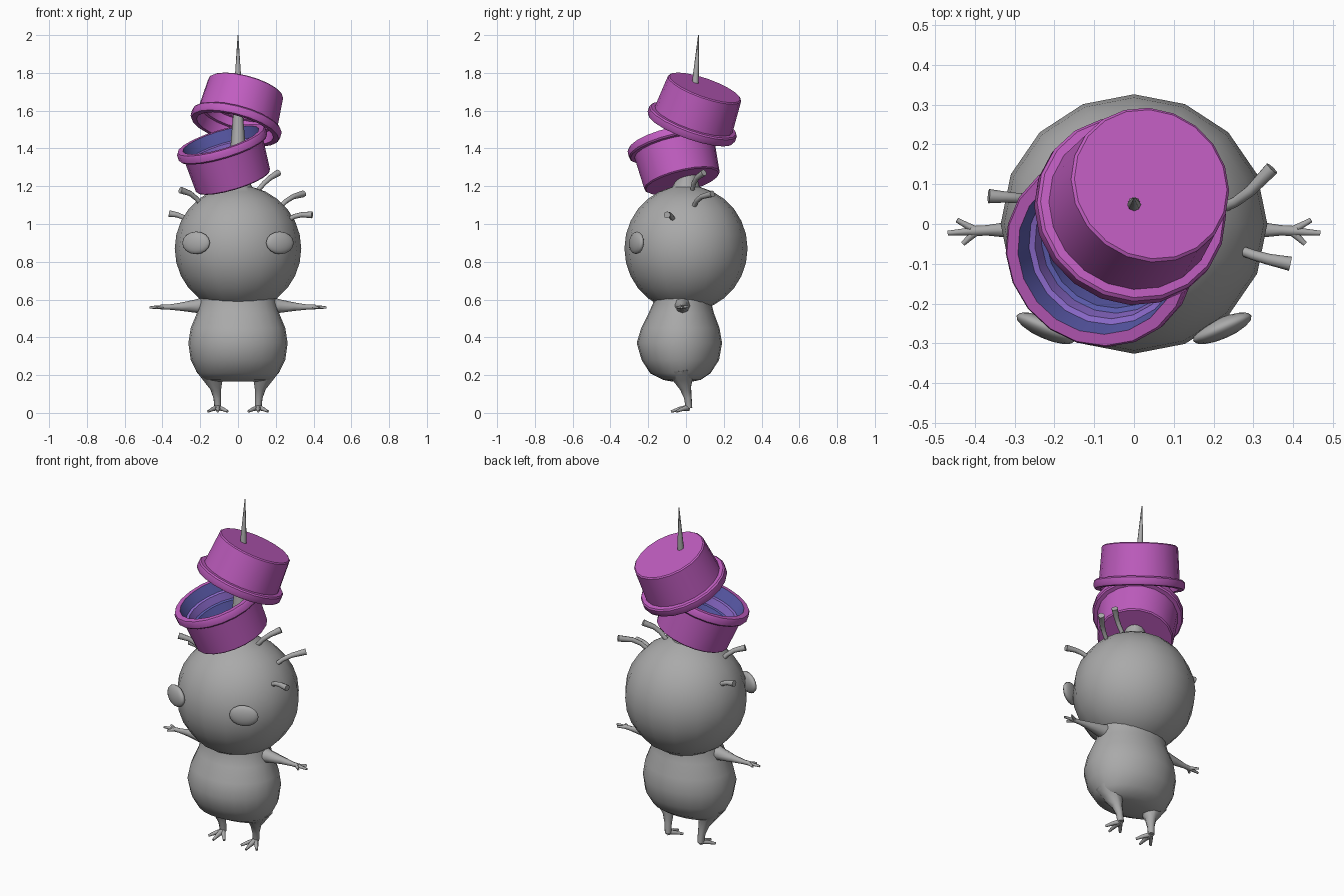
import bpy, bmesh, math
from mathutils import Vector, Matrix

if "Cube" in bpy.data.objects:
    bpy.data.objects.remove(bpy.data.objects["Cube"])


def material(name, rgb):
    m = bpy.data.materials.new(name)
    m.diffuse_color = (*rgb, 1)
    m.use_nodes = True
    m.node_tree.nodes["Principled BSDF"].inputs["Base Color"].default_value = m.diffuse_color
    return m


GREY = material("grey", (0.40, 0.40, 0.40))
PURPLE = material("purple", (0.53, 0.11, 0.53))
BLUE = material("blue", (0.11, 0.11, 0.43))
VIOLET = material("violet", (0.27, 0.15, 0.62))


def smooth(ob, angle=40):
    bpy.ops.object.select_all(action='DESELECT')
    ob.select_set(True)
    bpy.context.view_layer.objects.active = ob
    bpy.ops.object.shade_smooth_by_angle(angle=math.radians(angle))


def loft(name, rings, sides, mats, bands=None, angle=40):
    """Stack elliptical rings (z, centre y, x radius, y radius) and cap both ends."""
    me = bpy.data.meshes.new(name)
    for m in mats:
        me.materials.append(m)
    bm = bmesh.new()
    loops = []
    for z, cy, rx, ry in rings:
        loops.append([bm.verts.new((rx * math.cos(2 * math.pi * i / sides),
                                    cy + ry * math.sin(2 * math.pi * i / sides), z))
                      for i in range(sides)])
    for k in range(len(loops) - 1):
        a, b = loops[k], loops[k + 1]
        for i in range(sides):
            j = (i + 1) % sides
            f = bm.faces.new((a[i], a[j], b[j], b[i]))
            f.material_index = bands[k] if bands else 0
    bm.faces.new(loops[0][::-1])
    f = bm.faces.new(loops[-1])
    f.material_index = bands[-1] if bands else 0
    bm.normal_update()
    bm.to_mesh(me)
    bm.free()
    ob = bpy.data.objects.new(name, me)
    bpy.context.collection.objects.link(ob)
    smooth(ob, angle)
    return ob


def tubes(name, paths, res=2):
    """Tapered round tubes; each path is a list of (x, y, z, radius)."""
    cu = bpy.data.curves.new(name, 'CURVE')
    cu.dimensions = '3D'
    cu.bevel_depth = 1.0
    cu.bevel_resolution = res
    cu.use_fill_caps = True
    for path in paths:
        sp = cu.splines.new('POLY')
        sp.points.add(len(path) - 1)
        for p, (x, y, z, r) in zip(sp.points, path):
            p.co = (x, y, z, 1)
            p.radius = r
    cu.materials.append(GREY)
    ob = bpy.data.objects.new(name, cu)
    bpy.context.collection.objects.link(ob)
    bpy.ops.object.select_all(action='DESELECT')
    ob.select_set(True)
    bpy.context.view_layer.objects.active = ob
    bpy.ops.object.convert(target='MESH')
    smooth(bpy.context.object, 50)


# Head: ball that rises to a small cone under the stem
head = []
for k in range(1, 14):
    t = math.pi * k / 14
    r = math.sin(t)
    head.append((0.87 - 0.335 * math.cos(t), 0, 0.335 * r, 0.326 * r))
head += [(1.23, 0.005, 0.058, 0.058), (1.27, 0.01, 0.05, 0.05)]
loft("head", head, 16, [GREY])

# Body: pear shape, fuller toward the front
loft("body", [(0.165, -0.02, 0.12, 0.05), (0.175, -0.022, 0.18, 0.10),
              (0.21, -0.03, 0.215, 0.16), (0.28, -0.03, 0.25, 0.205),
              (0.37, -0.035, 0.263, 0.226), (0.45, -0.03, 0.25, 0.207),
              (0.53, -0.025, 0.217, 0.172), (0.58, -0.02, 0.203, 0.155),
              (0.64, -0.02, 0.195, 0.15)], 24, [GREY], angle=60)

# Stem through both pots
tubes("stem", [[(0, 0.01, 1.22, 0.055), (0, 0.015, 1.32, 0.046), (0, 0.025, 1.45, 0.037),
                (0, 0.04, 1.62, 0.023), (0, 0.053, 1.8, 0.015), (0, 0.066, 2.0, 0.002)]])

# Limbs, with three fingers and three toes each
for side, s in (("right", 1), ("left", -1)):
    tubes(side + "_arm", [
        [(s * 0.16, -0.02, 0.57, 0.05), (s * 0.22, -0.018, 0.565, 0.036),
         (s * 0.30, -0.014, 0.562, 0.022), (s * 0.37, -0.016, 0.56, 0.013),
         (s * 0.41, -0.018, 0.56, 0.013)],
        [(s * 0.40, -0.018, 0.56, 0.011), (s * 0.468, -0.023, 0.558, 0.006)],
        [(s * 0.40, -0.015, 0.56, 0.010), (s * 0.445, 0.010, 0.562, 0.006)],
        [(s * 0.40, -0.022, 0.56, 0.010), (s * 0.430, -0.050, 0.557, 0.006)]])
    tubes(side + "_leg", [
        [(s * 0.145, -0.022, 0.24, 0.085), (s * 0.132, -0.015, 0.185, 0.058),
         (s * 0.118, -0.002, 0.13, 0.031), (s * 0.110, 0.010, 0.08, 0.021),
         (s * 0.107, 0.016, 0.025, 0.018)],
        [(s * 0.107, 0.016, 0.028, 0.017), (s * 0.107, -0.035, 0.02, 0.012),
         (s * 0.107, -0.08, 0.007, 0.006)],
        [(s * 0.107, 0.012, 0.028, 0.014), (s * 0.08, -0.02, 0.02, 0.011),
         (s * 0.055, -0.05, 0.008, 0.007)],
        [(s * 0.107, 0.012, 0.028, 0.014), (s * 0.134, -0.02, 0.02, 0.011),
         (s * 0.158, -0.05, 0.008, 0.007)]])

    # Eye: flattened lens on the front of the head
    bpy.ops.mesh.primitive_uv_sphere_add(segments=16, ring_count=8, radius=1)
    eye = bpy.context.object
    eye.name = side + "_eye"
    eye.data.materials.append(GREY)
    nrm = Vector((s * 0.40, -0.91, 0.05))
    eye.matrix_world = (Matrix.Translation((s * 0.222, -0.262, 0.9))
                        @ nrm.to_track_quat('Z', 'Y').to_matrix().to_4x4()
                        @ Matrix.Diagonal((0.08, 0.06, 0.026, 1)))
    smooth(eye)

# Curved sprouts on the head: start, bend, tip
SPROUTS = [((0.09, 0.03, 1.16), (0.155, 0.045, 1.235), (0.215, 0.095, 1.272)),
           ((0.20, 0.03, 1.07), (0.275, 0.065, 1.14), (0.347, 0.14, 1.16)),
           ((0.25, -0.06, 1.015), (0.32, -0.085, 1.05), (0.393, -0.1, 1.048)),
           ((-0.17, -0.05, 1.07), (-0.235, -0.08, 1.155), (-0.305, -0.12, 1.18)),
           ((-0.25, 0.06, 1.01), (-0.31, 0.067, 1.047), (-0.365, 0.07, 1.055))]
for i, (a, b, c) in enumerate(SPROUTS):
    m1 = [(p + 3 * q) / 4 for p, q in zip(a, b)]
    m2 = [(3 * q + p) / 4 for p, q in zip(c, b)]
    tubes("sprout_%d" % (i + 1), [[(*a, 0.012), (*m1, 0.013), (*m2, 0.014), (*c, 0.018)]])

# Pots: (height, radius) profile up the outside, over the rim and down the inside
PROFILE = [(0, 0.198), (0.006, 0.205), (0.185, 0.217), (0.187, 0.238), (0.195, 0.245),
           (0.225, 0.245), (0.235, 0.239), (0.235, 0.210), (0.17, 0.200),
           (0.165, 0.186), (0.12, 0.182), (0.115, 0.170), (0.025, 0.160)]
OUT, WALL, LEDGE = 0, 1, 2
BANDS = [OUT] * 7 + [WALL, LEDGE, LEDGE, WALL, WALL, WALL]


def pot(name, base, axis, mats):
    ob = loft(name, [(z, 0, r, r) for z, r in PROFILE], 20, mats, BANDS)
    ob.matrix_world = (Matrix.Translation(base)
                       @ Vector(axis).to_track_quat('Z', 'Y').to_matrix().to_4x4())


pot("lower_pot", (-0.025, -0.02, 1.225), (-0.30, -0.24, 1), [PURPLE, BLUE, VIOLET])
pot("upper_pot", (0.042, 0.10, 1.722), (-0.27, -0.35, -1), [PURPLE, PURPLE, PURPLE])
